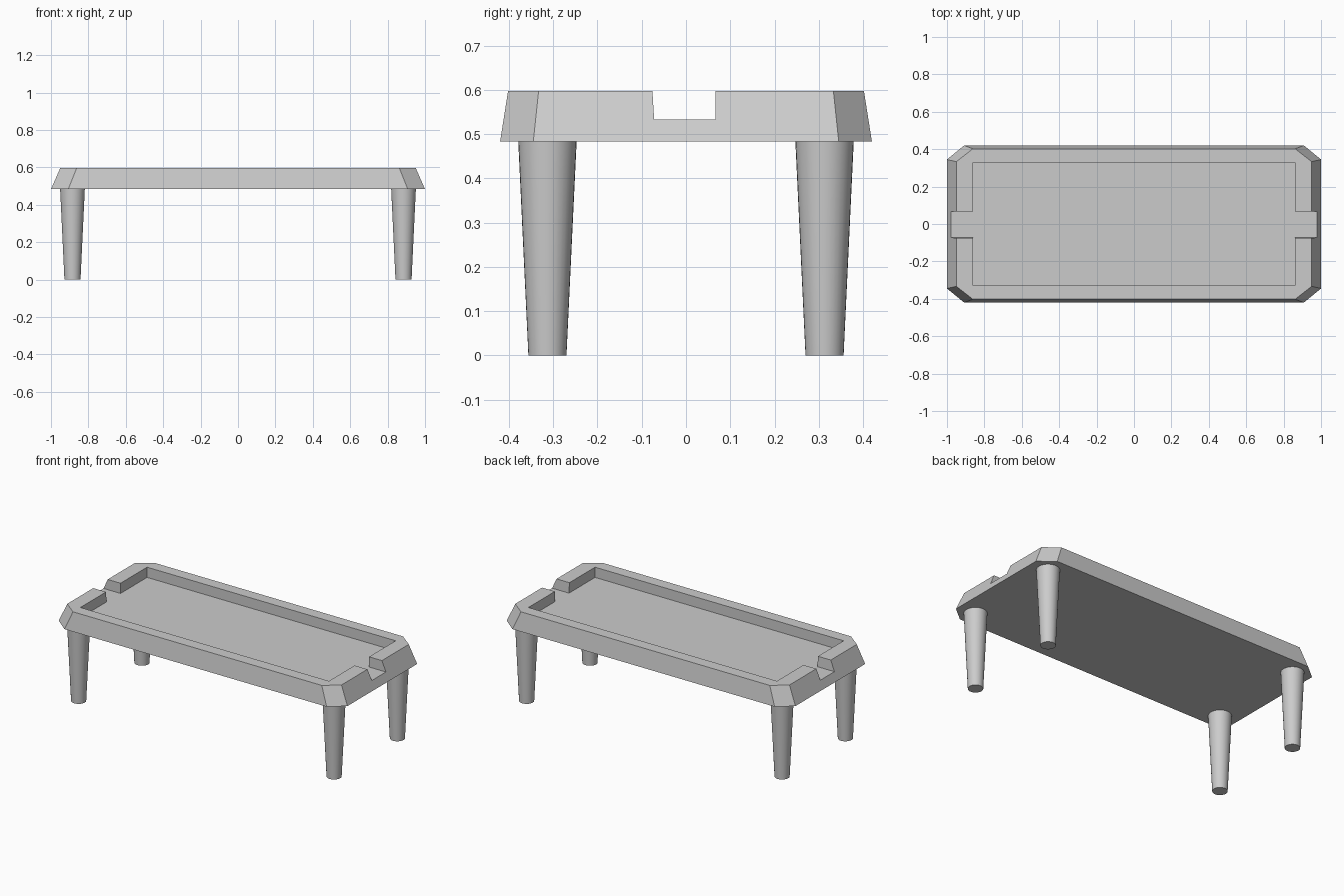
import bpy, bmesh
from math import radians

if "Cube" in bpy.data.objects:
    bpy.data.objects.remove(bpy.data.objects["Cube"])


def loft(name, lower, upper):
    """Closed solid between two outlines, each (points, z)."""
    bm = bmesh.new()
    a, b = ([bm.verts.new((x, y, z)) for x, y in pts] for pts, z in (lower, upper))
    n = len(a)
    bm.faces.new(a[::-1])
    bm.faces.new(b)
    for i in range(n):
        j = (i + 1) % n
        bm.faces.new((a[i], a[j], b[j], b[i]))
    bmesh.ops.recalc_face_normals(bm, faces=bm.faces)
    mesh = bpy.data.meshes.new(name)
    bm.to_mesh(mesh)
    bm.free()
    obj = bpy.data.objects.new(name, mesh)
    bpy.context.collection.objects.link(obj)
    return obj


def chamfered(x, y, cx, cy):
    """Rectangle outline with cut corners."""
    return [(cx, -y), (x, -cy), (x, cy), (cx, y),
            (-cx, y), (-x, cy), (-x, -cy), (-cx, -y)]


def cross(front, back):
    """Recess outline with a notch through each end."""
    x, y, far = 0.861, 0.33, 1.1
    return [(x, -y), (x, front), (far, front), (far, back), (x, back), (x, y),
            (-x, y), (-x, back), (-far, back), (-far, front), (-x, front), (-x, -y)]


# Tray top with sloping sides
tray = loft("tray_top", (chamfered(1.0, 0.42, 0.908, 0.345), 0.483),
            (chamfered(0.95, 0.402, 0.862, 0.333), 0.597))

# Sunken surface and end notches
cutter = loft("recess_cutter", (cross(-0.072, 0.067), 0.533), (cross(-0.082, 0.067), 0.7))
cutter.hide_render = True
cut = tray.modifiers.new("recess", 'BOOLEAN')
cut.operation = 'DIFFERENCE'
cut.solver = 'EXACT'
cut.object = cutter
bpy.context.view_layer.objects.active = tray
bpy.ops.object.modifier_apply(modifier=cut.name)
bpy.data.objects.remove(cutter)

# Four tapered round legs
for sx, side in ((-1, "left"), (1, "right")):
    for sy, end in ((-1, "front"), (1, "back")):
        bpy.ops.mesh.primitive_cone_add(vertices=32, radius1=0.043, radius2=0.066, depth=0.485,
                                        location=(sx * 0.885, sy * 0.313, 0.2425))
        bpy.context.object.name = f"{end}_{side}_leg"
        bpy.ops.object.shade_smooth_by_angle(angle=radians(30))
